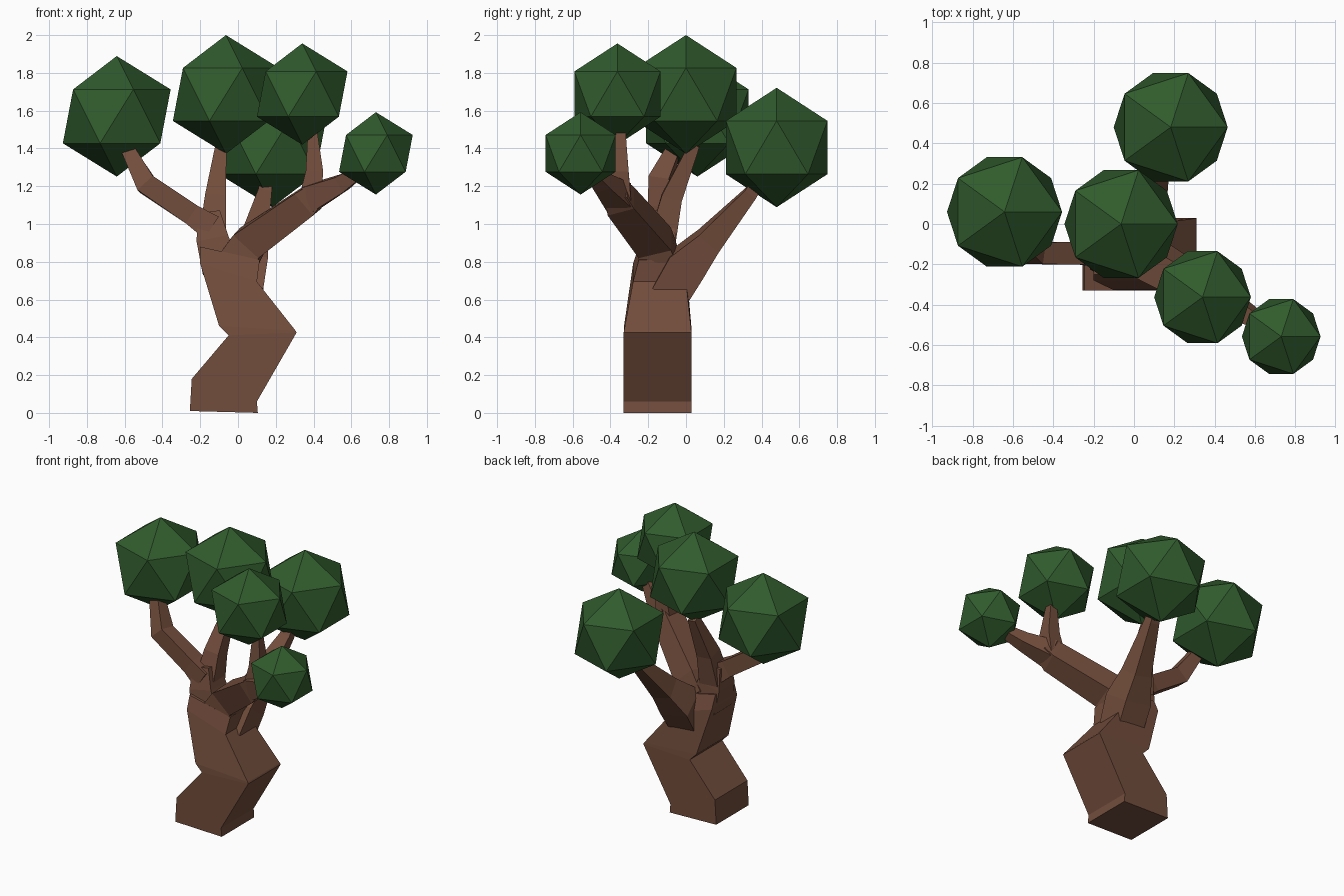
import bpy, bmesh
from mathutils import Vector

if "Cube" in bpy.data.objects:
    bpy.data.objects.remove(bpy.data.objects["Cube"])


def material(name, color):
    m = bpy.data.materials.new(name)
    m.diffuse_color = (*color, 1)
    m.use_nodes = True
    m.node_tree.nodes["Principled BSDF"].inputs["Base Color"].default_value = m.diffuse_color
    return m


bark = material("bark", (0.17, 0.075, 0.045))
leaf = material("leaf", (0.03, 0.105, 0.026))


def loft(name, rings):
    """Skin a list of four-cornered rings and cap both ends."""
    bm = bmesh.new()
    loops = [[bm.verts.new(p) for p in ring] for ring in rings]
    for a, b in zip(loops, loops[1:]):
        for i in range(4):
            j = (i + 1) % 4
            bm.faces.new((a[i], a[j], b[j], b[i]))
    bm.faces.new(loops[0])
    bm.faces.new(loops[-1])
    bmesh.ops.recalc_face_normals(bm, faces=bm.faces)
    mesh = bpy.data.meshes.new(name)
    bm.to_mesh(mesh)
    bm.free()
    mesh.materials.append(bark)
    obj = bpy.data.objects.new(name, mesh)
    bpy.context.collection.objects.link(obj)
    return obj


def limb(name, path):
    """Square tapered tube through (x, y, z, half width) points."""
    pts = [Vector(p[:3]) for p in path]
    rings = []
    for i, p in enumerate(pts):
        t = Vector()
        if i:
            t += (p - pts[i - 1]).normalized()
        if i < len(pts) - 1:
            t += (pts[i + 1] - p).normalized()
        t.normalize()
        u = Vector((0, 1, 0))
        u = (u - t * u.dot(t)).normalized()
        v = t.cross(u)
        h = path[i][3]
        rings.append([p + (u * a + v * b) * h
                      for a, b in ((-1, -1), (1, -1), (1, 1), (-1, 1))])
    return loft(name, rings)


# Trunk: left x, left z, right x, right z, front y, back y
trunk = [
    (-0.255, 0.01, 0.105, 0.00, -0.33, 0.03),
    (-0.245, 0.18, 0.10, 0.06, -0.33, 0.03),
    (-0.05, 0.41, 0.31, 0.425, -0.33, 0.03),
    (-0.10, 0.46, 0.305, 0.435, -0.328, 0.028),
    (-0.20, 0.79, 0.10, 0.695, -0.28, 0.0),
    (-0.20, 0.88, 0.115, 0.81, -0.25, -0.04),
]
loft("trunk", [[(l, f, lz), (r, f, rz), (r, b, rz), (l, b, lz)]
               for l, lz, r, rz, f, b in trunk])

# Boughs and branches
limb("left_bough", [(-0.09, -0.145, 0.76, 0.10), (-0.135, -0.14, 0.92, 0.085),
                    (-0.155, -0.13, 1.06, 0.06)])
limb("left_branch", [(-0.14, -0.145, 0.98, 0.07), (-0.245, -0.145, 1.05, 0.056),
                     (-0.485, -0.145, 1.21, 0.055), (-0.575, -0.07, 1.38, 0.037)])
limb("middle_branch", [(-0.135, -0.12, 0.94, 0.07), (-0.12, -0.075, 1.14, 0.055),
                       (-0.09, 0.045, 1.42, 0.028)])
limb("right_bough", [(0.0, -0.145, 0.80, 0.105), (0.06, -0.165, 0.90, 0.09),
                     (0.37, -0.345, 1.12, 0.075), (0.42, -0.37, 1.17, 0.06)])
limb("right_upper_branch", [(0.38, -0.35, 1.12, 0.06), (0.405, -0.35, 1.28, 0.046),
                            (0.395, -0.345, 1.48, 0.026)])
limb("right_outer_branch", [(0.39, -0.355, 1.14, 0.07), (0.55, -0.44, 1.215, 0.045),
                            (0.66, -0.51, 1.29, 0.03)])
limb("back_branch", [(0.03, -0.09, 0.62, 0.10), (0.045, 0.0, 0.78, 0.105),
                     (0.08, 0.12, 0.91, 0.07), (0.14, 0.34, 1.16, 0.036),
                     (0.15, 0.40, 1.25, 0.03)])

# Foliage balls: x, y, z, radius
foliage = {
    "left": (-0.642, 0.06, 1.57, 0.319),
    "top": (-0.064, 0.0, 1.686, 0.314),
    "right_upper": (0.34, -0.363, 1.688, 0.268),
    "right_outer": (0.73, -0.558, 1.374, 0.218),
    "back": (0.182, 0.48, 1.405, 0.316),
}
for name, (x, y, z, r) in foliage.items():
    bpy.ops.mesh.primitive_ico_sphere_add(subdivisions=1, radius=r, location=(x, y, z))
    ball = bpy.context.object
    ball.name = name + "_foliage"
    ball.data.materials.append(leaf)
